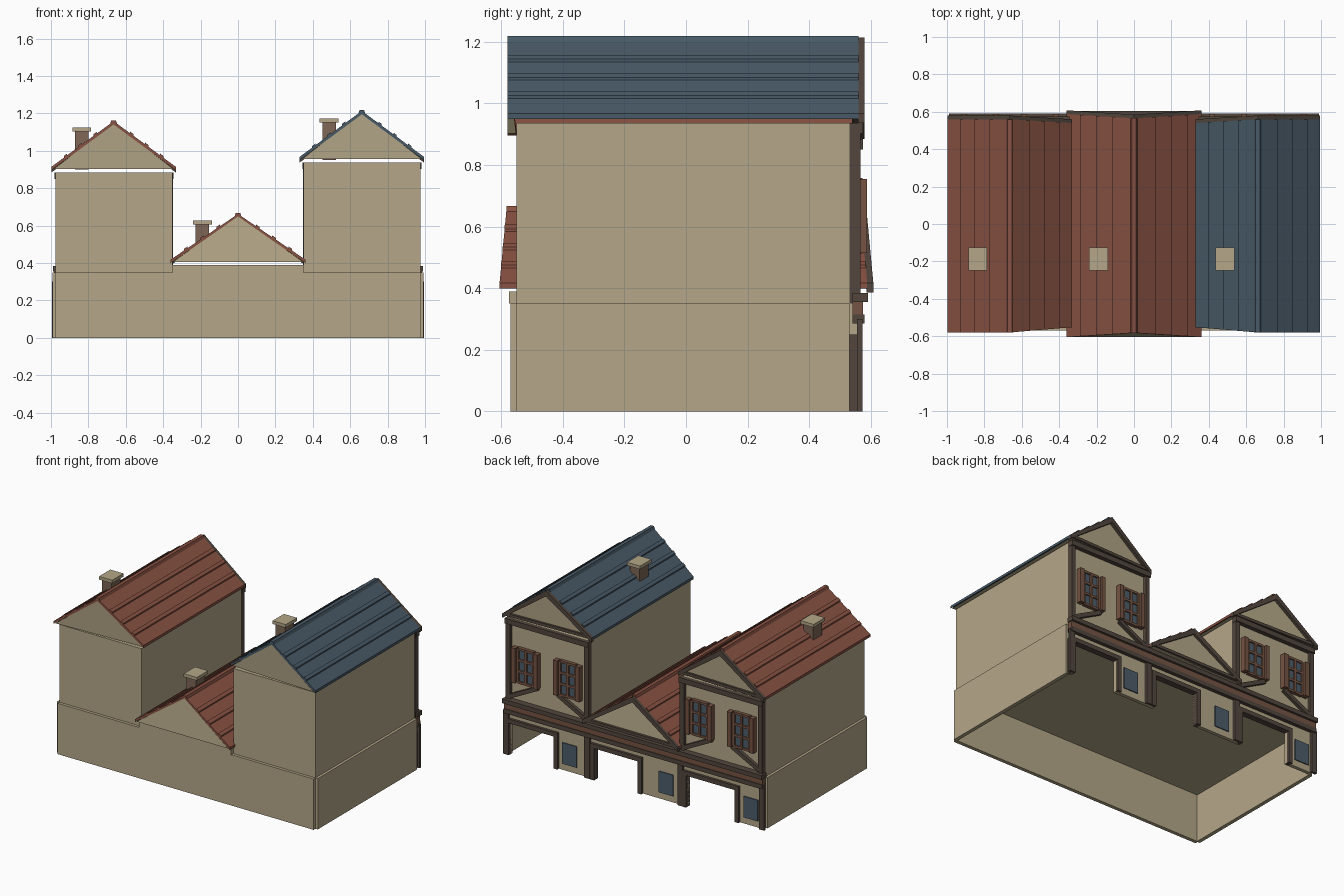
import bpy, bmesh, math
from mathutils import Vector

cube = bpy.data.objects.get("Cube")
if cube:
    bpy.data.objects.remove(cube)


def material(name, r, g, b):
    m = bpy.data.materials.new(name)
    m.use_nodes = True
    m.diffuse_color = (r, g, b, 1)
    m.node_tree.nodes["Principled BSDF"].inputs["Base Color"].default_value = (r, g, b, 1)
    return m


PLASTER = material("plaster tan", 0.46, 0.39, 0.25)
RED = material("red roof", 0.25, 0.085, 0.056)
BLUE = material("blue roof", 0.066, 0.102, 0.135)
TIMBER = material("dark timber", 0.085, 0.062, 0.047)
WOOD = material("brown wood", 0.18, 0.088, 0.056)
BRICK = material("chimney brown", 0.21, 0.135, 0.095)
GLASS = material("window glass", 0.075, 0.11, 0.145)


def loft(name, mat, section):
    """Solid whose section points (x, z, y_front, y_back) are joined front to back."""
    bm = bmesh.new()
    front = [bm.verts.new((x, a, z)) for x, z, a, b in section]
    back = [bm.verts.new((x, b, z)) for x, z, a, b in section]
    n = len(section)
    bm.faces.new(front)
    bm.faces.new(back[::-1])
    for i in range(n):
        j = (i + 1) % n
        bm.faces.new((front[j], front[i], back[i], back[j]))
    bmesh.ops.recalc_face_normals(bm, faces=bm.faces)
    mesh = bpy.data.meshes.new(name)
    bm.to_mesh(mesh)
    bm.free()
    mesh.materials.append(mat)
    ob = bpy.data.objects.new(name, mesh)
    bpy.context.collection.objects.link(ob)
    return ob


def box(name, mat, x, y, z):
    loft(name, mat, [(x[0], z[0], *y), (x[1], z[0], *y), (x[1], z[1], *y), (x[0], z[1], *y)])


def bar(name, mat, p, q, width, y):
    """Straight timber between two points (x, z) on the facade."""
    p, q = Vector(p), Vector(q)
    d = (q - p).normalized() * width / 2
    n = Vector((-d.y, d.x))
    loft(name, mat, [(*v, *y) for v in (p + n, q + n, q - n, p - n)])


# Ground storey: hollow shell with open underside
box("front_wall", PLASTER, (-.975, .975), (-.57, -.545), (0, .35))
for s, side in ((-1, "right"), (1, "left")):
    box("side_wall_" + side, PLASTER, sorted((s * .967, s * .993)), (-.55, .53), (0, .35))
box("ceiling", PLASTER, (-.97, .97), (-.55, .54), (.33, .35))

# Shop facade: wall pieces around three openings
OPENINGS = ((.61, .95), (-.03, .3), (-.77, -.4))
box("shop_wall_top", PLASTER, (-.975, .975), (.53, .555), (.235, .35))
for x in ((-.975, -.77), (-.4, -.03), (.3, .61), (.95, .975)):
    box("shop_wall_pier", PLASTER, x, (.53, .555), (0, .235))
for a, b in OPENINGS:
    box("door_lintel", TIMBER, (a - .03, b + .03), (.53, .572), (.22, .25))
    box("door_jamb_inner", TIMBER, (a - .03, a), (.53, .572), (0, .22))
    box("door_jamb_outer", TIMBER, (b, b + .03), (.53, .572), (0, .22))
for x in (.495, -.24, -.885):
    box("shop_window", GLASS, (x - .055, x + .055), (.55, .562), (.045, .19))
for x in (-.975, -.355, .355, .975):
    box("shop_post", TIMBER, (x - .02, x + .02), (.555, .572), (0, .3))

# Beam band between the storeys
box("band_beam_top", TIMBER, (-.99, .99), (.54, .59), (.355, .385))
box("band_board", WOOD, (-.985, .985), (.54, .575), (.315, .355))
box("band_beam_bottom", TIMBER, (-.985, .985), (.54, .58), (.285, .315))


def window(x, z):
    """Framed two by three pane window with a shutter on each side."""
    w, h = .06, .115
    box("window_glass", GLASS, (x - w, x + w), (.55, .564), (z - h, z + h))
    for dx in (-w, 0, w):
        box("window_upright", WOOD, (x + dx - .008, x + dx + .008), (.55, .575), (z - h, z + h))
    for dz in (-h, -h / 3, h / 3, h):
        box("window_rail", WOOD, (x - w, x + w), (.55, .573), (z + dz - .008, z + dz + .008))
    for s in (-1, 1):
        box("shutter", WOOD, sorted((x + s * .07, x + s * .1)), (.55, .587), (z - h - .005, z + h + .005))


def upper_storey(x0, x1, top):
    """Tower walls with timber framed back facade."""
    box("upper_walls", PLASTER, (x0, x1), (-.55, .545), (.35, top))
    y = (.53, .566)
    for a, b in ((x0 - .002, x0 + .03), (x1 - .03, x1 + .002)):
        box("corner_post", TIMBER, a < b and (a, b), y, (.35, top))
    box("top_beam", TIMBER, (x0 - .005, x1 + .005), (.54, .575), (top - .035, top))
    mid = (x0 + x1) / 2
    for s, edge in ((-1, x0), (1, x1)):
        bar("brace", TIMBER, (edge - s * .02, .4), (edge - s * .235, .51), .028, (.54, .567))
        window(mid + s * .16, .635)


def roof(mat, xc, half, eave, ridge, y_left, y_right, y_ridge):
    """Gable prism, two slopes with course strips, back rakes and a ridge cap."""
    t = .018
    low = eave + .012
    gable = [(xc - half + .012, eave, *y_left), (xc + half - .012, eave, *y_right),
             (xc, ridge - t, *y_ridge)]
    loft("gable", PLASTER, gable)
    for s, ye in ((-1, y_left), (1, y_right)):
        def at(f, lift):
            # point on the slope: f = 0 at the eave, 1 at the ridge
            ya, yb = (ye[i] + (y_ridge[i] - ye[i]) * f for i in (0, 1))
            return (xc + s * half * (1 - f), low + (ridge - .005 - low) * f + lift, ya, yb)

        loft("roof_slope", mat, [at(0, 0), at(1, 0), at(1, -t), at(0, -t)])
        for f in (.2, .44, .68):
            loft("roof_strip", mat, [at(f, -.004), at(f, .009), at(f + .055, .009), at(f + .055, -.004)])
        rake = [at(0, 0), at(1, 0), at(1, -.04), at(0, -.04 if half < .3 else -.03)]
        loft("rake_board", TIMBER, [(x, z, b - .002, b + .02) for x, z, a, b in rake])
    ya, yb = y_ridge
    loft("ridge_cap", mat, [(xc - .02, ridge - .022, ya, yb), (xc - .012, ridge, ya, yb),
                            (xc + .012, ridge, ya, yb), (xc + .02, ridge - .022, ya, yb)])
    (xa, z, _, la), (xb, _, _, rb) = gable[:2]
    # Tie beam follows the slight skew of the back gable
    ob = loft("gable_tie", TIMBER, [(xa, z, la - .01, la + .015), (xb, z, rb - .01, rb + .015),
                                    (xb - .025, z + .02, rb - .01, rb + .015),
                                    (xa + .025, z + .02, la - .01, la + .015)])


def chimney(x, bottom, top):
    box("chimney_stack", BRICK, (x - .036, x + .036), (-.235, -.14), (bottom, top - .02))
    box("chimney_cap", PLASTER, (x - .05, x + .05), (-.248, -.125), (top - .022, top))


# Three houses: red tower, low middle house, blue tower
straight, skewed, wide = (-.58, .56), (-.552, .54), (-.605, .588)
upper_storey(-.975, -.35, .885)
upper_storey(.35, .975, .937)
box("middle_walls", PLASTER, (-.35, .35), (-.575, .56), (.35, .39))
roof(RED, -.665, .333, .902, 1.163, straight, skewed, straight)
roof(BLUE, .662, .333, .955, 1.218, skewed, straight, straight)
roof(RED, 0, .362, .405, .667, wide, wide, (-.582, .565))
chimney(-.835, .9, 1.125)
chimney(.487, .952, 1.173)
chimney(-.19, .405, .628)
